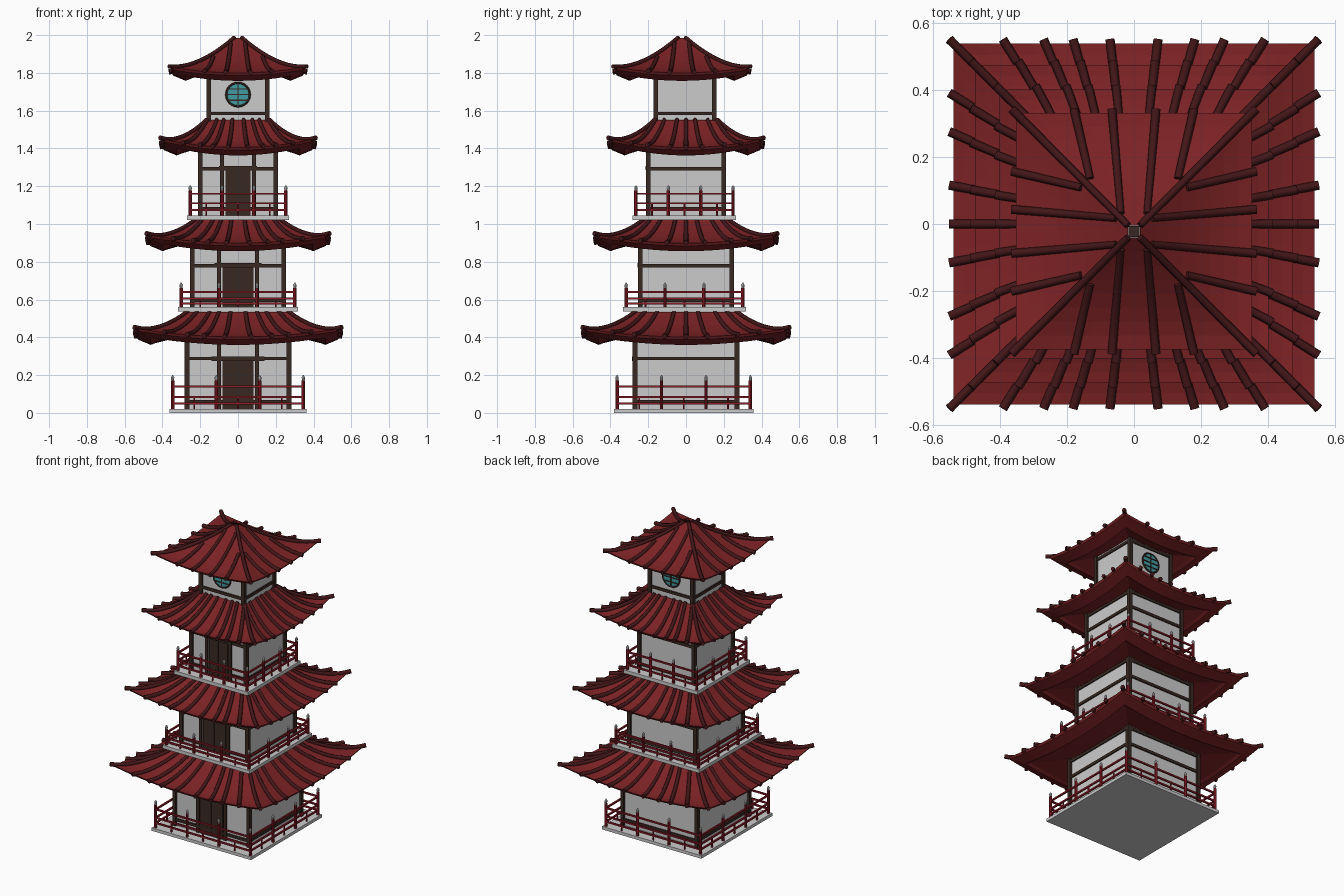
import bpy, bmesh, math
from mathutils import Matrix, Vector

if "Cube" in bpy.data.objects:
    bpy.data.objects.remove(bpy.data.objects["Cube"])


def material(name, rgb):
    m = bpy.data.materials.new(name)
    m.diffuse_color = (*rgb, 1)
    m.use_nodes = True
    m.node_tree.nodes["Principled BSDF"].inputs["Base Color"].default_value = m.diffuse_color
    return m


ROOF = material("roof_red", (.20, .016, .018))
RIB = material("rib_dark_red", (.055, .008, .009))
WOOD = material("dark_wood", (.04, .022, .016))
RAIL = material("rail_red", (.28, .012, .02))
TEAL = material("window_teal", (.05, .33, .36))


def finish(bm, name, mat=None):
    bmesh.ops.recalc_face_normals(bm, faces=bm.faces)
    me = bpy.data.meshes.new(name)
    bm.to_mesh(me)
    bm.free()
    ob = bpy.data.objects.new(name, me)
    bpy.context.collection.objects.link(ob)
    if mat:
        me.materials.append(mat)
    return ob


def box(bm, x0, x1, y0, y1, z0, z1):
    m = Matrix.Translation(((x0 + x1) / 2, (y0 + y1) / 2, (z0 + z1) / 2))
    bmesh.ops.create_cube(bm, size=1, matrix=m @ Matrix.Diagonal((x1 - x0, y1 - y0, z1 - z0, 1)))


def rod(bm, x, y, z0, z1, r0, r1=None, seg=8):
    bmesh.ops.create_cone(bm, cap_ends=True, segments=seg, radius1=r0, radius2=r0 if r1 is None else r1,
                          depth=z1 - z0, matrix=Matrix.Translation((x, y, (z0 + z1) / 2)))


def ring(bm, h, w, z0, z1, cy=0, hy=None):
    # square frame of four bars, outer half width h, bar width w
    hy = hy or h
    for s in (-1, 1):
        a, b = sorted((s * h, s * (h - w)))
        box(bm, a, b, cy - hy, cy + hy, z0, z1)
        a, b = sorted((s * hy, s * (hy - w)))
        box(bm, -h, h, cy + a, cy + b, z0, z1)


def roof(n, cy, rin, rout, zi, ze, lift, rr, fracs_y, fracs_x):
    def surf(r, t):
        s = (r - rin) / (rout - rin)
        f = 1 - (1 - s) ** 1.6 if s < 1 else 1 + .3 * (s - 1)
        return zi + (ze - zi) * f + lift * s * s * t * t

    # curved shell: top rows, then the inward lip and the underside
    rows = [(rin + (rout - rin) * i / 8, None, 0) for i in range(9)]
    rows += [(rout - .008, ze - .014, lift), (rout - .075, ze - .042, lift * .85),
             (rout - .095, ze - .034, lift * .8), (max(rin - .01, .14), ze + .012, 0)]
    bm = bmesh.new()
    N = 14
    for k in range(4):
        rot = Matrix.Rotation(k * math.pi / 2, 3, 'Z')
        grid = []
        for r, z, l in rows:
            line = []
            for j in range(N + 1):
                t = 2 * j / N - 1
                zz = surf(r, t) if z is None else z + l * t * t
                line.append(bm.verts.new(rot @ Vector((t * r, -r, zz)) + Vector((0, cy, 0))))
            grid.append(line)
        for a, b in zip(grid, grid[1:]):
            for j in range(N):
                bm.faces.new((a[j], a[j + 1], b[j + 1], b[j]))
    bmesh.ops.remove_doubles(bm, verts=bm.verts, dist=1e-4)
    finish(bm, f"roof_{n}", ROOF)

    # tile ribs and hip ridges as bevelled curves
    cu = bpy.data.curves.new(f"roof_ribs_{n}", 'CURVE')
    cu.dimensions = '3D'
    cu.bevel_depth = rr
    cu.bevel_resolution = 1
    cu.use_fill_caps = True
    end = rout + .013
    for k in range(4):
        rot = Matrix.Rotation(k * math.pi / 2, 3, 'Z')
        for fr in [1.0] + list(fracs_x if k % 2 else fracs_y):
            pts = []
            for i in range(11):
                s = 1 - i / 10
                r = rin + (end - rin) * s
                x = r if fr == 1 else fr * end * (.55 + .45 * s)
                if abs(x) > r + 1e-6:
                    break
                pts.append((*(rot @ Vector((x, -r, surf(r, x / r) + .004)) + Vector((0, cy, 0))), 1, .85 + .25 * s))
            sp = cu.splines.new('POLY')
            sp.points.add(len(pts) - 1)
            for p, q in zip(sp.points, pts):
                p.co = q[:4]
                p.radius = q[4]
    cu.materials.append(RIB)
    bpy.context.collection.objects.link(bpy.data.objects.new(f"roof_ribs_{n}", cu))


def walls(n, h, z0, z1, beams, cy=0):
    bm = bmesh.new()
    i = h - .012
    box(bm, -i, i, cy - i, cy + i, z0, z1)
    finish(bm, f"walls_{n}")
    bm = bmesh.new()
    for sx in (-1, 1):
        for sy in (-1, 1):
            x, y = sx * (h - .012), cy + sy * (h - .012)
            box(bm, x - .012, x + .012, y - .012, y + .012, z0, z1)
    for z in beams:
        ring(bm, h - .004, .02, z - .009, z + .009, cy)
    finish(bm, f"wall_frame_{n}", WOOD)


def door(n, h, dw, lw, z0, zl, z1):
    bm = bmesh.new()
    for s in (-1, 1):
        a, b = sorted((s * .002, s * (dw - .018)))
        box(bm, a, b, -h - .002, -h + .02, z0, zl)                  # leaf
        box(bm, s * dw - .01, s * dw + .01, -h - .006, -h + .02, z0, z1)  # jamb
    box(bm, -.002, .002, -h + .002, -h + .02, z0, zl)
    box(bm, -lw, lw, -h - .01, -h + .02, zl - .015, zl + .008)      # lintel
    finish(bm, f"door_{n}", WOOD)


def balcony(n, hx, hy, cy, z0, z1, post_top, rails):
    bm = bmesh.new()
    box(bm, -hx, hx, cy - hy, cy + hy, z0, z1)
    finish(bm, f"platform_{n}")
    px, py = hx - .017, hy - .017
    posts = set()
    for f in (-1, -1 / 3, 1 / 3, 1):
        for s in (-1, 1):
            posts |= {(f * px, s * py + cy), (s * px, f * py + cy)}
    bm, caps = bmesh.new(), bmesh.new()
    for x, y in posts:
        rod(bm, x, y, z1, post_top - .028, .009)
        rod(caps, x, y, post_top - .028, post_top - .012, .007, .009)
        rod(caps, x, y, post_top - .012, post_top, .009, .002)
    for z in rails:
        ring(bm, px + .005, .01, z - .005, z + .005, cy, py + .005)
    for f in (-2 / 3, 0, 2 / 3):                                    # short struts
        for s in (-1, 1):
            rod(bm, f * px, s * py + cy, z1, rails[1], .005, seg=6)
            rod(bm, s * px, f * py + cy, z1, rails[1], .005, seg=6)
    finish(bm, f"railing_{n}", RAIL)
    finish(caps, f"railing_caps_{n}")


# roofs
F8 = [s * f for f in (.13, .33, .49, .71) for s in (-1, 1)]
F7 = [-.71, -.5, -.21, 0, .21, .5, .71]
F4 = [-.49, -.18, .18, .49]
roof(1, 0, .265, .537, .535, .402, .045, .0125, F8, F7)
roof(2, 0, .225, .473, 1.02, .898, .045, .0125, F8, F7)
roof(3, 0, .165, .40, 1.55, 1.405, .045, .012, F8, F7)
roof(4, -.022, .018, .352, 1.985, 1.80, .03, .012, F4, F4)
bm = bmesh.new()
box(bm, -.016, .016, -.038, -.006, 1.93, 1.975)
finish(bm, "roof_peak", WOOD)

# storeys
walls(1, .282, .02, .42, (.06, .288, .395))
walls(2, .253, .55, .92, (.595, .78, .89))
walls(3, .211, 1.03, 1.43, (1.08, 1.293, 1.395))
walls(4, .167, 1.52, 1.82, (1.585, 1.785), -.006)
door(1, .275, .1, .14, .02, .29, .41)
door(2, .246, .1, .125, .555, .785, .91)
door(3, .204, .085, .1, 1.04, 1.3, 1.42)

# balconies
balcony(1, .363, .37, -.012, 0, .02, .2, (.14, .085, .05))
balcony(2, .318, .326, -.008, .538, .56, .69, (.64, .605, .58))
balcony(3, .27, .274, -.008, 1.022, 1.045, 1.205, (1.16, 1.11, 1.075))

# round windows on the front and back of the top storey
for name, s in (("front", -1), ("back", 1)):
    y, zc, R = -.006 + s * .157, 1.685, .062
    place = Matrix.Translation((0, y, zc)) @ Matrix.Rotation(math.pi / 2, 4, 'X')
    bm = bmesh.new()
    bmesh.ops.create_cone(bm, cap_ends=True, segments=24, radius1=R, radius2=R, depth=.012, matrix=place)
    finish(bm, f"window_glass_{name}", TEAL)
    bpy.ops.mesh.primitive_torus_add(major_segments=24, minor_segments=6, major_radius=R, minor_radius=.006,
                                     location=(0, y + s * .004, zc), rotation=(math.pi / 2, 0, 0))
    bpy.context.object.name = f"window_ring_{name}"
    bpy.context.object.data.materials.append(WOOD)
    bm = bmesh.new()
    box(bm, -.003, .003, y - .01, y + .01, zc - R, zc + R)
    for dz in (-.03, 0, .03):
        w = math.sqrt(R * R - dz * dz)
        box(bm, -w, w, y - .01, y + .01, zc + dz - .003, zc + dz + .003)
    finish(bm, f"window_bars_{name}", WOOD)
